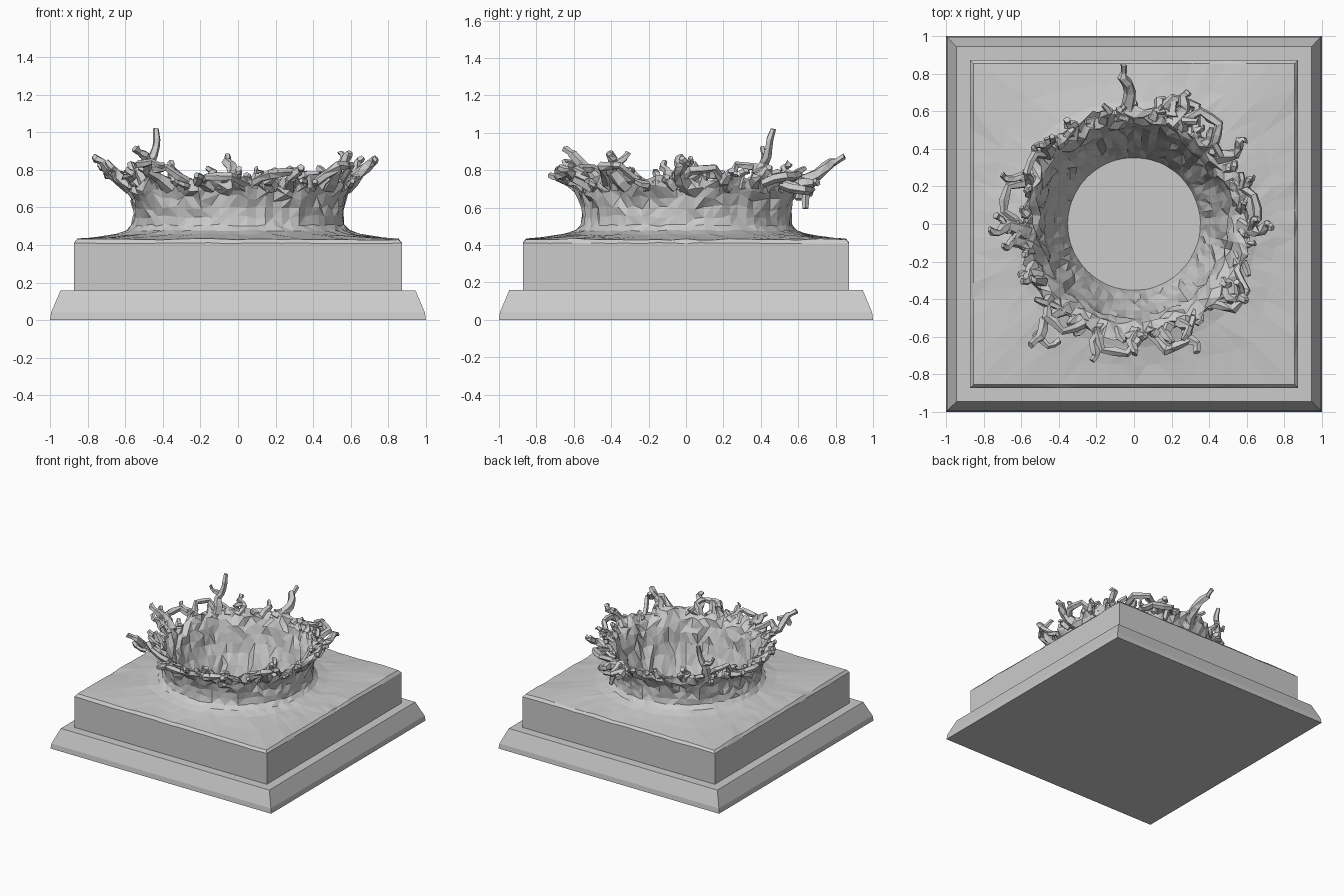
import bpy, bmesh, math, random
from mathutils import Vector, noise

random.seed(7)


def finish(bm, name):
    bmesh.ops.recalc_face_normals(bm, faces=bm.faces)
    me = bpy.data.meshes.new(name)
    bm.to_mesh(me)
    bm.free()
    ob = bpy.data.objects.new(name, me)
    bpy.context.collection.objects.link(ob)
    return ob


def bridge(bm, rings, wild=False):
    for a, b in zip(rings, rings[1:]):
        n = len(a)
        for i in range(n):
            j = (i + 1) % n
            q = (a[i], a[j], b[j], b[i])
            if wild and random.random() < 0.5:
                bm.faces.new((q[0], q[1], q[2]))
                bm.faces.new((q[0], q[2], q[3]))
            elif wild:
                bm.faces.new((q[0], q[1], q[3]))
                bm.faces.new((q[1], q[2], q[3]))
            else:
                bm.faces.new(q)


# Square stepped plinth
bm = bmesh.new()
rings = [[bm.verts.new((x * r, y * r, z)) for x, y in ((-1, -1), (1, -1), (1, 1), (-1, 1))]
         for r, z in ((1, 0), (0.995, 0.04), (0.955, 0.135), (0.945, 0.158))]
bridge(bm, rings)
bm.faces.new(rings[0])
bm.faces.new(rings[-1])
finish(bm, "plinth")

# Block of liquid with a crater and thin crown wall: radius, height, squareness, jitter
N = 72
rows = [(0.350, 0.150, 0, .004), (0.375, 0.22, 0, .008), (0.405, 0.29, 0, .010),
        (0.435, 0.37, 0, .012), (0.465, 0.45, 0, .012), (0.490, 0.53, 0, .013),
        (0.505, 0.60, 0, .014), (0.520, 0.66, 0, .015), (0.545, 0.71, 0, .018),
        (0.580, 0.745, 0, .022), (0.615, 0.745, 0, .022), (0.605, 0.705, 0, .020),
        (0.575, 0.655, 0, .016), (0.562, 0.60, 0, .012), (0.558, 0.55, 0, .009),
        (0.565, 0.505, 0, .006), (0.595, 0.477, 0, .004), (0.655, 0.458, .1, .003),
        (0.750, 0.442, .5, .003), (0.855, 0.430, 1, .005), (0.872, 0.410, 1, .003),
        (0.872, 0.152, 1, 0)]


def rim_wave(a):
    return noise.noise(Vector((2.5 * math.cos(a), 2.5 * math.sin(a), 3.1)))


bm = bmesh.new()
rings = []
for r, z, sq, jit in rows:
    ring = []
    lift = min(1, max(0, (z - 0.5) / 0.24))
    for i in range(N):
        a = 2 * math.pi * i / N
        c, s = math.cos(a), math.sin(a)
        k = r * ((1 - sq) + sq / max(abs(c), abs(s)))
        if z > 0.2 and sq < 1:
            k += random.uniform(-1, 1) * jit + 0.05 * rim_wave(a) * lift
        zz = z + random.uniform(-1, 1) * jit * (z > 0.2) + lift * 0.06 * rim_wave(a + 2)
        ring.append(bm.verts.new((c * k, s * k, zz)))
    rings.append(ring)
bridge(bm, rings, True)
finish(bm, "liquid_block_and_crown")

# Splash fingers
bm = bmesh.new()


def finger(points, r0, r1, sides=5):
    pts = [Vector(p) for p in points]
    path = []
    for a, b in zip(pts, pts[1:]):
        path += [a, (a + b) / 2]
    path.append(pts[-1])
    rings = []
    for i, p in enumerate(path):
        d = (path[min(i + 1, len(path) - 1)] - path[max(i - 1, 0)]).normalized()
        u = d.cross(Vector((0.31, 0.2, 0.93)))
        u = (u if u.length > 0.05 else d.cross(Vector((1, 0, 0)))).normalized()
        v = d.cross(u)
        t = i / (len(path) - 1)
        r = r0 + (r1 - r0) * t ** 0.6
        if i:
            r *= random.uniform(0.8, 1.25)
            p = p + Vector([random.uniform(-.007, .007) for _ in range(3)])
        rings.append([bm.verts.new(p + r * (u * math.cos(w) + v * math.sin(w)))
                      for w in [2 * math.pi * k / sides for k in range(sides)]])
    bridge(bm, rings, True)
    bm.faces.new(rings[0])
    bm.faces.new(rings[-1])


def polar(deg, r, z):
    a = math.radians(deg)
    return (r * math.cos(a), r * math.sin(a), z)


# Main fingers: tip x, y, z and root thickness
for x, y, z, r in [(-0.05, 0.84, 0.87, .045), (-0.77, -0.03, 0.88, .045),
                   (0.74, -0.02, 0.87, .045), (-0.70, 0.26, 0.79, .04),
                   (-0.60, -0.30, 0.80, .04), (-0.55, -0.64, 0.92, .045),
                   (-0.22, -0.73, 0.77, .04), (0.00, -0.70, 0.80, .04),
                   (0.20, -0.68, 0.79, .04), (0.34, -0.68, 0.82, .04),
                   (0.60, -0.42, 0.90, .045), (0.60, 0.45, 0.82, .04),
                   (0.64, 0.24, 0.80, .04), (0.29, 0.71, 0.74, .05),
                   (-0.70, -0.12, 0.84, .04), (-0.36, 0.55, 0.84, .04)]:
    d = math.degrees(math.atan2(y, x))
    rt = math.hypot(x, y)
    finger([polar(d + 2, 0.57, 0.71), polar(d - 2, 0.57 + (rt - 0.57) * 0.5, 0.72 + (z - 0.72) * 0.4),
            polar(d + 1, 0.57 + (rt - 0.57) * 0.8, 0.72 + (z - 0.72) * 0.8), (x, y, z)], r, .017)

# Tall finger and forks
finger([(-0.46, 0.38, 0.72), (-0.47, 0.42, 0.84), (-0.44, 0.44, 0.92),
        (-0.43, 0.46, 1.02)], .045, .016)
finger([(-0.46, 0.43, 0.86), (-0.51, 0.42, 0.88), (-0.54, 0.41, 0.92)], .022, .014)
finger([(-0.66, -0.04, 0.78), (-0.71, 0.03, 0.80), (-0.74, 0.05, 0.83)], .025, .018)
finger([(0.62, -0.02, 0.78), (0.64, 0.02, 0.84), (0.66, 0.03, 0.86)], .025, .016)
finger([(-0.53, -0.58, 0.83), (-0.46, -0.65, 0.84), (-0.40, -0.62, 0.82)], .022, .016)
finger([(0.58, -0.40, 0.82), (0.56, -0.33, 0.86), (0.55, -0.31, 0.90)], .022, .016)

# Small ragged drips around the rim
for i in range(44):
    d = i * 360 / 44 + random.uniform(-3, 3)
    out = random.uniform(0.0, 0.07)
    top = random.uniform(0.73, 0.81)
    finger([polar(d, 0.575, 0.71), polar(d + random.uniform(-4, 4), 0.59 + out * 0.6, top - 0.015),
            polar(d + random.uniform(-5, 5), 0.60 + out, top)], .034, .015)

# Thin looping strands between fingers
for d, w, r, z in [(68, 12, 0.71, 0.69), (55, 11, 0.70, 0.77), (150, 10, 0.64, 0.82),
                   (170, 12, 0.70, 0.77), (232, 11, 0.68, 0.80), (262, 12, 0.69, 0.76),
                   (290, 12, 0.69, 0.78), (325, 11, 0.70, 0.82), (8, 12, 0.66, 0.80)]:
    finger([polar(d - w, 0.59, 0.73), polar(d - w * 0.5, r, z),
            polar(d + w * 0.4, r, z + 0.01), polar(d + w, 0.59, 0.73)], .024, .022)

# Lumpy overhang at the rear
for d, z in ((62, 0.64), (70, 0.60), (76, 0.67)):
    finger([polar(d, 0.60, 0.73), polar(d + 2, 0.67, 0.70), polar(d, 0.68, z)], .04, .018)
finish(bm, "splash_fingers")
